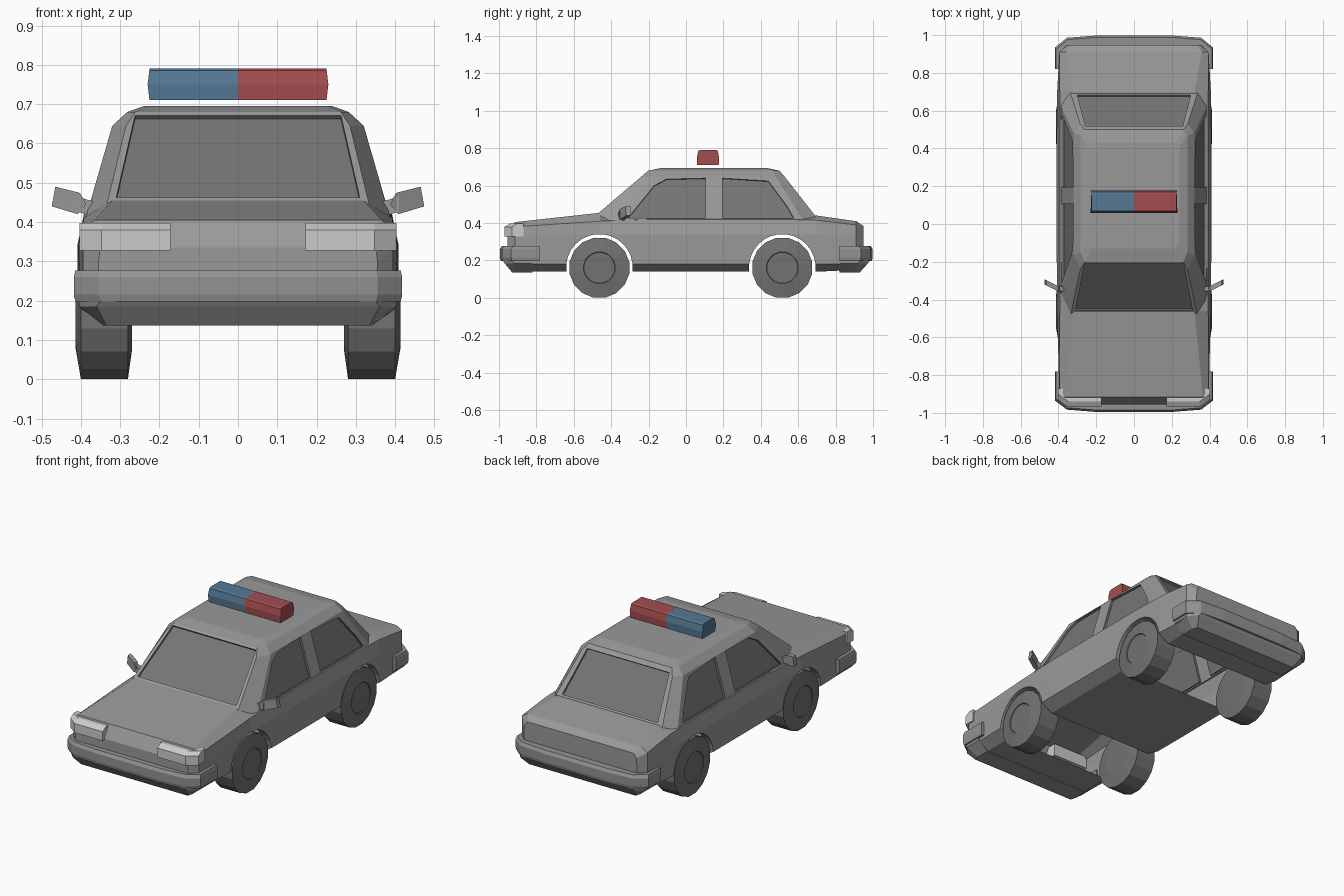
import bpy, bmesh, math
from mathutils import Vector
from mathutils.geometry import normal

if "Cube" in bpy.data.objects:
    bpy.data.objects.remove(bpy.data.objects["Cube"])


def paint(name, r, g, b):
    mat = bpy.data.materials.new(name)
    mat.diffuse_color = (r, g, b, 1)
    mat.use_nodes = True
    mat.node_tree.nodes["Principled BSDF"].inputs["Base Color"].default_value = mat.diffuse_color
    return mat


PAINT = paint("paint", .32, .32, .32)
TRIM = paint("trim", .29, .29, .29)
GLASS = paint("glass", .18, .18, .18)
RUBBER = paint("rubber", .17, .17, .17)
LAMP = paint("lamp", .52, .52, .52)


def loft(name, rings, mat=PAINT):
    """Skin closed rings of equal length and cap both ends."""
    bm = bmesh.new()
    vs = [[bm.verts.new(p) for p in r] for r in rings]
    n = len(rings[0])
    for a, b in zip(vs, vs[1:]):
        for i in range(n):
            j = (i + 1) % n
            bm.faces.new((a[i], a[j], b[j], b[i]))
    bm.faces.new(vs[0])
    bm.faces.new(vs[-1])
    bmesh.ops.recalc_face_normals(bm, faces=bm.faces)
    me = bpy.data.meshes.new(name)
    bm.to_mesh(me)
    bm.free()
    me.materials.append(mat)
    ob = bpy.data.objects.new(name, me)
    bpy.context.collection.objects.link(ob)
    return ob


def sym(half):
    """Complete a half ring (x > 0) with its mirror image."""
    return list(half) + [(-x, y, z) for x, y, z in reversed(half)]


def boolean(ob, tool, op):
    m = ob.modifiers.new(op.title(), 'BOOLEAN')
    m.operation, m.object, m.solver, m.material_mode = op, tool, 'EXACT', 'TRANSFER'
    bpy.context.view_layer.objects.active = ob
    bpy.ops.object.modifier_apply(modifier=m.name)
    bpy.data.objects.remove(tool)


def mirror(ob):
    ob.modifiers.new("Mirror", 'MIRROR')
    return ob


def circle(x, y, z, r, n):
    return [(x, y + r * math.sin(math.tau * (i + .5) / n),
             z + r * math.cos(math.tau * (i + .5) / n)) for i in range(n)]


def cut_pane(ob, pts, outward, depth=.012):
    """Sink a dark window into the surface along its normal."""
    nrm = normal([Vector(p) for p in pts[:3]])
    if nrm.dot(Vector(outward)) < 0:
        nrm = -nrm
    rings = [[Vector(p) + nrm * d for p in pts] for d in (-depth, .05)]
    boolean(ob, loft("pane_cutter", rings, GLASS), 'DIFFERENCE')


# Lower body: y, bottom z, bottom w, sill z, side w, shoulder z, belt z, belt w, top z, top w
sections = [
    (-.955, .20, .335, .22, .355, .30, .325, .352, .335, .335),
    (-.915, .14, .34, .18, .395, .33, .38, .395, .405, .365),
    (-.46, .14, .34, .18, .407, .34, .41, .393, .455, .32),
    (-.20, .14, .34, .18, .409, .34, .42, .392, .43, .30),
    (.50, .14, .34, .18, .409, .34, .42, .392, .43, .30),
    (.70, .14, .34, .18, .407, .34, .415, .393, .44, .32),
    (.91, .15, .34, .18, .395, .33, .39, .395, .41, .36),
    (.948, .20, .335, .22, .355, .32, .36, .352, .385, .335),
]
body = loft("car_body", [sym([(bw, y, bz), (w, y, sz), (w, y, mz), (ew, y, ez), (tw, y, tz)])
                         for y, bz, bw, sz, w, mz, ez, ew, tz, tw in sections])

# Cabin: z, front y, front w, pillar offset, side w, rear y
cabin = [(.40, -.530, .345, .15, .391, .721),
         (.42, -.507, .34, .14, .385, .706),
         (.645, -.243, .285, .08, .32, .53),
         (.68, -.202, .262, .05, .282, .50),
         (.695, -.13, .225, .03, .24, .43)]
boolean(body, loft("cabin", [sym([(fw, yf, z), (sw, yf + o, z), (sw, yr - o * .6, z), (fw, yr, z)])
                             for z, yf, fw, o, sw, yr in cabin]), 'UNION')

# Recessed windscreen and rear window
for lo, hi, out in [((.31, -.458, .462), (.262, -.212, .671), (0, -1, 1)),
                    ((.30, .684, .449), (.258, .519, .659), (0, 1, 1))]:
    cut_pane(body, [(-lo[0], *lo[1:]), lo, hi, (-hi[0], *hi[1:])], out)

# Recessed side windows
side_windows = [[(-.31, .427), (.105, .427), (.105, .64), (-.105, .635), (-.17, .60)],
                [(.195, .427), (.575, .427), (.54, .49), (.44, .625), (.195, .64)]]
for s in (-1, 1):
    for win in side_windows:
        cut_pane(body, [(s * (.385 - (z - .42) * .065 / .225), y, z) for y, z in win], (s, 0, 0))

# Wheels and wheel arches
axles = (("front", -.463), ("rear", .515))
for name, y in axles:
    boolean(body, loft("arch_cutter", [circle(x, y, .163, .178, 28)
                                       for x in (-.6, -.36, .36, .6)]), 'DIFFERENCE')
    mirror(loft(name + "_wheels", [circle(x, y, .161, r, 16) for x, r in
                                   ((.27, .09), (.28, .163), (.40, .163), (.413, .086), (.409, .083))], RUBBER))

# Open the wheel wells into the hollow shell, keeping only the arch lips
bm = bmesh.new()
bm.from_mesh(body.data)
wells = []
for f in bm.faces:
    c = f.calc_center_median()
    if abs(c.x) < .2 and any(math.hypot(c.y - y, c.z - .163) < .182 for _, y in axles):
        wells.append(f)
bmesh.ops.delete(bm, geom=wells, context='FACES')
bm.to_mesh(body.data)
bm.free()

# Wraparound bumpers with sloping valance below
for name, s, tip, end in (("front_bumper", -1, .995, .78), ("rear_bumper", 1, .998, .82)):
    def plan(z, d, e=0):
        return sym([(.2, s * (tip - d), z), (.355 - e, s * (tip - .012 - d), z),
                    (.418 - e, s * (.935 - d), z), (.418 - e, s * end, z),
                    (.39 - e, s * end, z), (.39 - e, s * .90, z), (.33, s * .93, z)])
    loft(name, [plan(.198, .004, .004), plan(.215, 0), plan(.26, 0), plan(.277, .01, .004)], TRIM)
    loft(name.replace("bumper", "valance"),
         [sym([(.35, s * (tip - .015), .20), (.405, s * .93, .20), (.405, s * .82, .20)]),
          sym([(.36, s * (tip - .025), .185), (.403, s * .92, .185), (.403, s * .82, .185)]),
          sym([(.335, s * .93, .137), (.343, s * .90, .137), (.343, s * .82, .137)])])

# Headlights either side of the recessed grille
mirror(loft("headlights", [[(.172, -.97 + d, z), (.348, -.97 + d, z), (.403, -.93 + d, z),
                            (.403, -.87, z), (.172, -.87, z)]
                           for z, d in ((.328, 0), (.38, 0), (.398, .03))], LAMP))

# Door mirrors
head = [(.387, .445), (.402, .474), (.465, .49), (.474, .44), (.408, .42)]
mirror(loft("door_mirrors", [[(x, -.35 + (x - .39) * .5 + d, z) for x, z in head] for d in (-.012, .015)]))
mirror(loft("mirror_arms", [[(x, y, z) for y, z in ((-.355, lo), (-.33, lo), (-.33, hi), (-.355, hi))]
                            for x, lo, hi in ((.36, .41, .45), (.41, .427, .465))]))

# Roof light bar, one colour per half
bar = [(.06, .71), (.058, .75), (.066, .786), (.075, .791), (.162, .791), (.17, .786), (.177, .75), (.175, .71)]
for name, s, col in (("blue_light", -1, (.09, .19, .30)), ("red_light", 1, (.37, .075, .08))):
    loft(name, [[(0, y, z) for y, z in bar],
                [(s * (.23 - abs(z - .75) * .12), y, z) for y, z in bar]], paint(name, *col))
